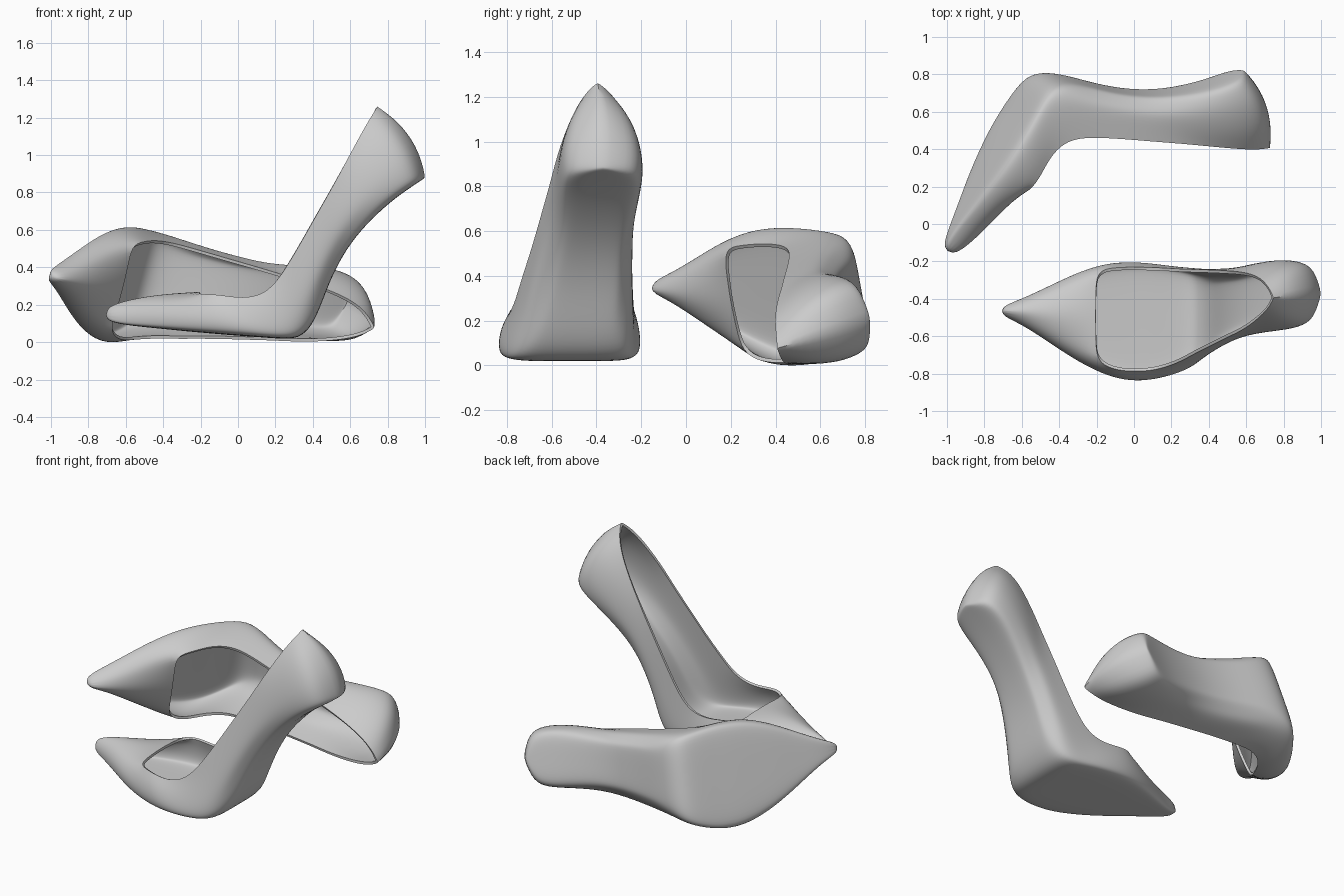
import bpy, bmesh
from mathutils import Vector, Matrix

if "Cube" in bpy.data.objects:
    bpy.data.objects.remove(bpy.data.objects["Cube"])

# side profile, toe to heel: sole (x, z), topline (x, z)
SIDE = [(-.71, .115, -.71, .187), (-.6, .09, -.6, .226), (-.45, .076, -.45, .254),
        (-.3, .06, -.32, .266), (-.15, .047, -.205, .27), (-.02, .036, -.11, .256),
        (.1, .028, 0, .236), (.22, .018, .1, .243), (.325, .017, .18, .29),
        (.395, .085, .25, .385), (.445, .2, .33, .52), (.5, .35, .42, .68),
        (.58, .5, .5, .82), (.68, .625, .57, .95), (.8, .738, .64, 1.08),
        (.9, .812, .69, 1.17), (.97, .858, .725, 1.225), (1.003, .88, .747, 1.264)]
# widths: outer y, inner y, outer edge y, inner edge y
WIDTH = [(-.49, -.44, -.48, -.45), (-.537, -.4, -.51, -.42), (-.638, -.328, -.585, -.375),
         (-.735, -.258, -.665, -.31), (-.806, -.212, -.735, -.25), (-.84, -.2, -.78, -.232),
         (-.841, -.205, -.79, -.23), (-.815, -.221, -.783, -.232), (-.782, -.23, -.762, -.236),
         (-.738, -.235, -.735, -.24), (-.7, -.24, -.69, -.243), (-.657, -.238, -.645, -.245),
         (-.617, -.232, -.605, -.25), (-.592, -.207, -.573, -.255), (-.577, -.186, -.525, -.27),
         (-.56, -.19, -.48, -.3), (-.52, -.225, -.44, -.345), (-.37, -.37, -.395, -.395)]
ROUND = [.3, .1, 0, 0, 0, 0, 0, 0, .2, .6, 1, 1, 1, .8, .4, .1, 0, 0]
BULGE = {14: .01, 15: .03, 16: .052, 17: .064}     # convex heel back
THROAT = 4          # last station covered by the vamp


def place(i, y, h):
    bx, bz, tx, tz = SIDE[i]
    b = BULGE.get(i, 0) * 4 * h * (1 - h)
    return Vector((bx + (tx - bx) * h + .825 * b, y, bz + (tz - bz) * h + .565 * b))


def edge_height(i):
    return .8 if i < THROAT else (.93 if i == THROAT else 1)


def half_section(i, side):
    """Points from beside the sole centre up to the topline."""
    ymax, edge = WIDTH[i][side], WIDTH[i][side + 2]
    yc = (WIDTH[i][0] + WIDTH[i][1]) / 2
    r, he = ROUND[i], edge_height(i)
    prof = [(.45 + .12 * r, 0), (.88 - .16 * r, .012 + .028 * r),
            (.98 - .1 * r, .1 + .1 * r), (1, .36)]
    pts = [place(i, yc + f * (ymax - yc), h) for f, h in prof]
    pts.append(place(i, .65 * ymax + .35 * edge, .36 + (he - .36) * .55))
    pts.append(place(i, edge, he))
    return pts


def build_shoe(name):
    bm = bmesh.new()
    rows, tops = [], []
    for i in range(len(SIDE)):
        out, inn = half_section(i, 0), half_section(i, 1)
        mid = place(i, (WIDTH[i][0] + WIDTH[i][1]) / 2, 0)
        rows.append([bm.verts.new(p) for p in out[::-1] + [mid] + inn])
        if i <= THROAT:
            eo, ei = WIDTH[i][2:]
            he = edge_height(i)
            arch = [(.25, he + (1 - he) * .7), (.5, 1), (.75, he + (1 - he) * .7)]
            row = [bm.verts.new(place(i, eo + (ei - eo) * f, h)) for f, h in arch]
            tops.append([rows[i][0]] + row + [rows[i][-1]])

    # outer wall and sole, then the vamp over the toes
    for grid in (rows, tops):
        for a, b in zip(grid, grid[1:]):
            for k in range(len(a) - 1):
                bm.faces.new((a[k], a[k + 1], b[k + 1], b[k]))
    # toe tip
    bm.faces.new(rows[0] + tops[0][-2:0:-1])
    bmesh.ops.remove_doubles(bm, verts=bm.verts, dist=.0005)

    # crisp seam down the back of the heel
    crease = bm.edges.layers.float.new("crease_edge")
    for e in bm.edges:
        if all(abs(v.co.y + .38) < .02 and v.co.z > .87 and
               v.co.x + .672 * v.co.z > 1.59 for v in e.verts):
            e[crease] = .4
    bmesh.ops.recalc_face_normals(bm, faces=bm.faces)
    low = min(bm.faces, key=lambda f: f.calc_center_median().z)
    if low.normal.z > 0:
        bmesh.ops.reverse_faces(bm, faces=bm.faces)
    me = bpy.data.meshes.new(name)
    bm.to_mesh(me)
    bm.free()
    ob = bpy.data.objects.new(name, me)
    bpy.context.collection.objects.link(ob)
    # smooth skin with leather thickness
    sub = ob.modifiers.new("smooth", 'SUBSURF')
    sub.levels = sub.render_levels = 2
    sol = ob.modifiers.new("leather", 'SOLIDIFY')
    sol.thickness, sol.offset = .016, -1
    # sharp topline
    bpy.context.view_layer.objects.active = ob
    ob.select_set(True)
    for m in ("smooth", "leather"):
        bpy.ops.object.modifier_apply(modifier=m)
    bpy.ops.object.shade_smooth_by_angle(angle=.7)
    ob.select_set(False)
    return ob


def frame(t, h, k):
    """Matrix of a frame through toe tip, heel top and heel base."""
    t, h, k = Vector(t), Vector(h), Vector(k)
    e1 = (h - t).normalized()
    n = e1.cross(k - t).normalized()
    m = Matrix((e1, n, n.cross(e1))).transposed().to_4x4()
    m.translation = t
    return m


# standing shoe
standing = build_shoe("standing_shoe")

# the same shoe lying on its outer side
lying = build_shoe("lying_shoe")
src = frame((-.7, -.465, .155), (.745, -.395, 1.26), (1.0, -.37, .88))
dst = frame((-.985, -.145, .37), (.74, .412, .097), (.6, .83, .235))
lying.data.transform(dst @ src.inverted())
drop = min(v.co.z for v in lying.data.vertices)
lying.data.transform(Matrix.Translation((0, 0, -drop)))
